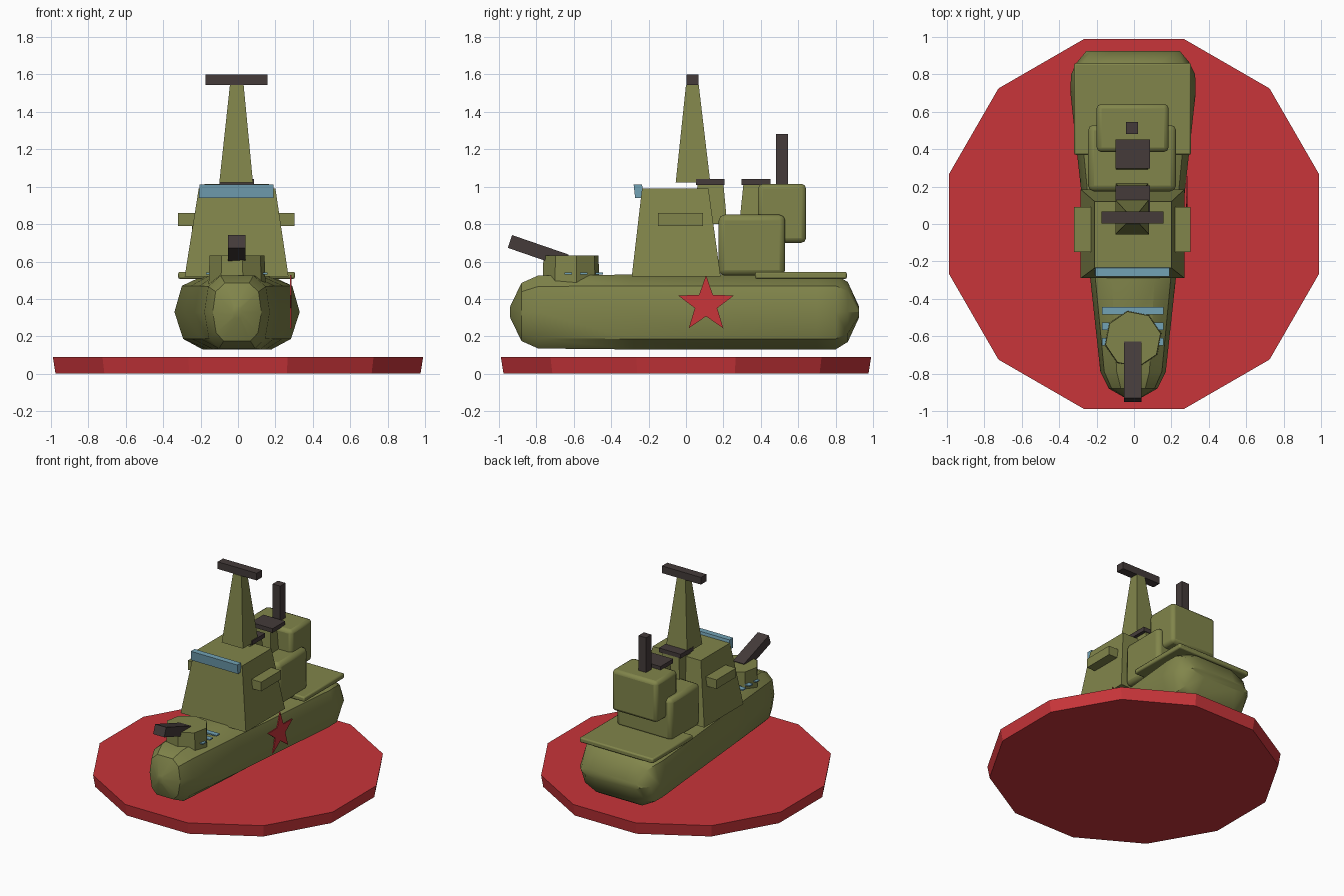
import bpy, math
from mathutils import Matrix, Vector

if "Cube" in bpy.data.objects:
    bpy.data.objects.remove(bpy.data.objects["Cube"], do_unlink=True)


def material(name, colour):
    m = bpy.data.materials.new(name)
    m.use_nodes = True
    m.diffuse_color = (*colour, 1)
    bsdf = m.node_tree.nodes["Principled BSDF"]
    bsdf.inputs["Base Color"].default_value = (*colour, 1)
    bsdf.inputs["Roughness"].default_value = 0.8
    return m


olive = material("olive", (0.22, 0.235, 0.07))
red = material("red", (0.58, 0.035, 0.042))
blue = material("blue", (0.17, 0.36, 0.46))
dark = material("dark brown", (0.058, 0.044, 0.042))


def loft(name, rings, mat, bevel=0.0, smooth=0):
    """Skin equal-length rings of points and cap both ends."""
    n = len(rings[0])
    verts = [p for r in rings for p in r]
    faces = [tuple(reversed(range(n))),
             tuple(range(len(verts) - n, len(verts)))]
    for k in range(len(rings) - 1):
        for i in range(n):
            j = (i + 1) % n
            faces.append((k * n + i, k * n + j, k * n + n + j, k * n + n + i))
    mesh = bpy.data.meshes.new(name)
    mesh.from_pydata(verts, [], faces)
    mesh.materials.append(mat)
    obj = bpy.data.objects.new(name, mesh)
    bpy.context.collection.objects.link(obj)
    bpy.context.view_layer.objects.active = obj
    for o in bpy.context.selected_objects:
        o.select_set(False)
    obj.select_set(True)
    if bevel:
        b = obj.modifiers.new("Bevel", "BEVEL")
        b.width, b.segments = bevel, 2
    if smooth:
        bpy.ops.object.shade_smooth_by_angle(angle=math.radians(smooth))
    return obj


def rect(x0, x1, y0, y1, z):
    return [(x0, y0, z), (x1, y0, z), (x1, y1, z), (x0, y1, z)]


def box(name, x, y, z, mat, bevel=0.0):
    return loft(name, [rect(*x, *y, z[0]), rect(*x, *y, z[1])], mat,
                bevel, 35 if bevel else 0)


def polygon(n, r, z, turn, cx=0, cy=0):
    return [(cx + r * math.cos(turn + math.tau * i / n),
             cy + r * math.sin(turn + math.tau * i / n), z) for i in range(n)]


# Twelve-sided base
loft("base_disc", [polygon(12, 1.01, 0, math.radians(15)),
                   polygon(12, 1.025, 0.09, math.radians(15))], red)

# Hull: half of an octagonal section, mirrored, swept along the keel line
half = [(0.55, -1), (0.86, -0.72), (1, 0), (0.88, 0.7), (0.5, 1)]
section = half + [(-x, z) for x, z in reversed(half)]
stations = [  # y, half width, half height
    (-0.94, 0.025, 0.03), (-0.88, 0.13, 0.155), (-0.79, 0.175, 0.195),
    (-0.3, 0.228, 0.2), (0.2, 0.28, 0.2), (0.7, 0.335, 0.2),
    (0.8, 0.332, 0.2), (0.865, 0.3, 0.16), (0.925, 0.25, 0.03)]
loft("hull", [[(-0.005 + w * u, y, 0.33 + h * v) for u, v in reversed(section)]
              for y, w, h in stations], olive, smooth=32)

# Stern flight deck
box("flight_deck", (-0.32, 0.305), (0.37, 0.86), (0.507, 0.545), olive, 0.01)

# Bridge tower with window band and side wings
loft("bridge_tower", [rect(-0.285, 0.27, -0.29, 0.185, 0.52),
                      rect(-0.21, 0.2, -0.235, 0.12, 0.99)], olive)
loft("bridge_window", [rect(-0.21, 0.19, -0.272, -0.225, 0.94),
                       rect(-0.205, 0.19, -0.28, -0.235, 1.012)], blue)
for side, inner, outer in (("left", 0.18, 0.302), ("right", -0.19, -0.322)):
    box(side + "_bridge_wing", sorted((inner, outer)), (-0.15, 0.09),
        (0.79, 0.86), olive)

# Mast and radar bar
loft("mast", [rect(-0.1, 0.08, -0.055, 0.13, 1.022),
              rect(-0.043, 0.03, 0.0, 0.068, 1.545)], olive)
box("radar_bar", (-0.175, 0.157), (0.003, 0.068), (1.545, 1.6), dark)

# Deckhouses and aerial
box("middle_deckhouse", (-0.245, 0.225), (0.175, 0.53), (0.525, 0.85), olive, 0.03)
box("rear_deckhouse", (-0.2, 0.185), (0.385, 0.642), (0.7, 1.015), olive, 0.025)
box("rear_aerial", (-0.042, 0.022), (0.48, 0.545), (1.0, 1.283), dark)

# Two funnels with dark caps
for label, y in (("front", 0.13), ("rear", 0.375)):
    loft(label + "_funnel", [rect(-0.1, 0.08, y - 0.09, y + 0.09, 0.8),
                             rect(-0.08, 0.06, y - 0.068, y + 0.07, 1.015)], olive)
    box(label + "_funnel_cap", (-0.1, 0.085), (y - 0.077, y + 0.077),
        (1.01, 1.042), dark)

# Bow hatches
for i in range(3):
    y = -0.465 - 0.082 * i
    box(f"hatch_{i + 1}", (-0.172, 0.157), (y - 0.02, y + 0.02),
        (0.531, 0.54), blue)

# Gun turret and barrel
loft("gun_turret", [polygon(8, 0.155, 0.48, 0.2, -0.005, -0.615),
                    polygon(8, 0.15, 0.632, 0.2, -0.005, -0.615)], olive)
barrel = box("gun_barrel", (-0.047, 0.047), (-0.16, 0.16), (-0.036, 0.036), dark)
barrel.matrix_world = (Matrix.Translation(Vector((-0.007, -0.79, 0.655)))
                       @ Matrix.Rotation(math.radians(-19), 4, "X"))

# Star plate on the left flank
star = []
for i in range(10):
    r, a = (0.157, 0.063)[i % 2], math.pi / 2 + math.tau * i / 10
    star.append((r * math.cos(a) + 0.107, r * math.sin(a) + 0.37))
loft("flank_star", [[(x, y, z) for y, z in star] for x in (0.277, 0.286)], red)
